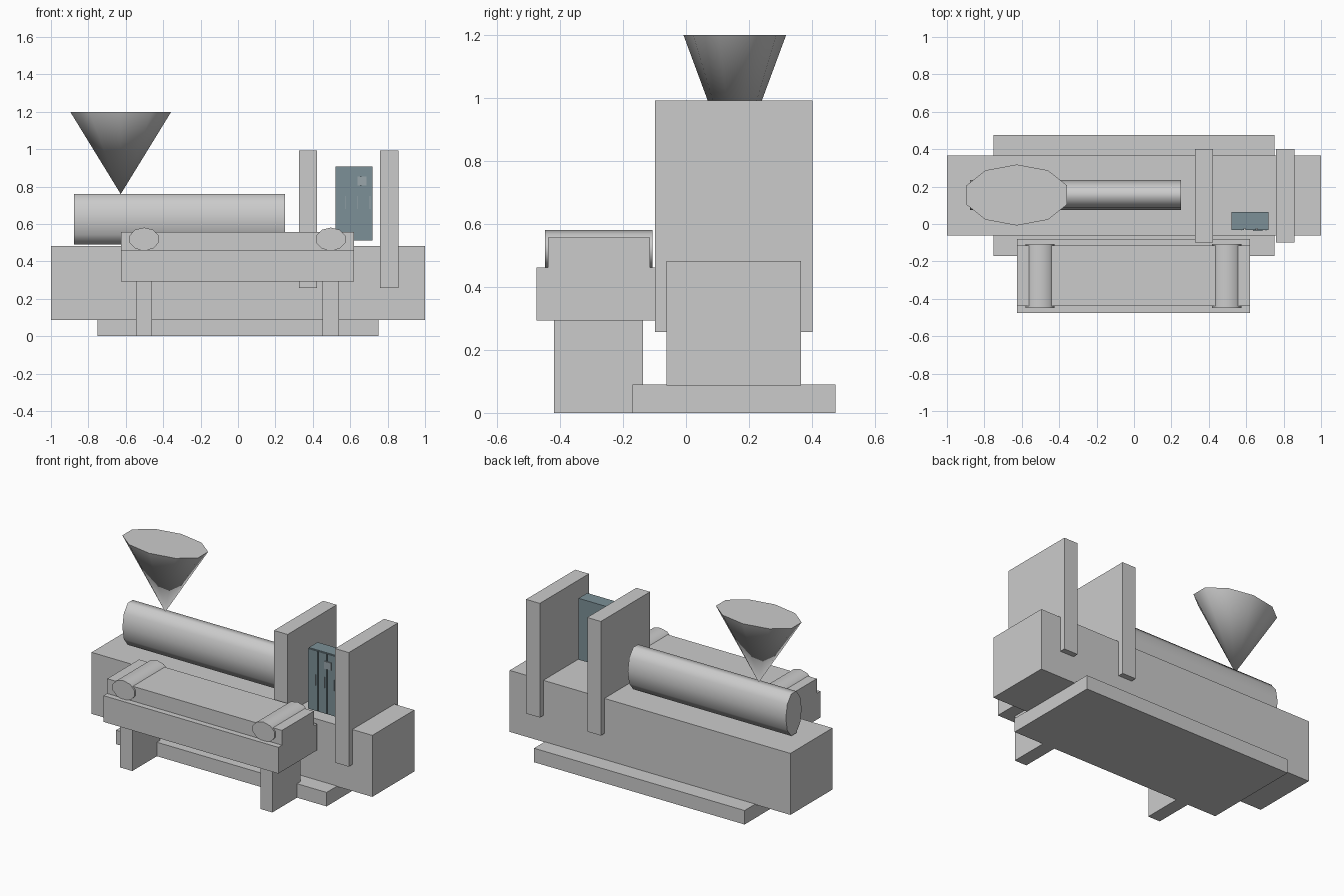
import bpy, bmesh
from math import radians
from mathutils import Matrix, Vector

if "Cube" in bpy.data.objects:
    bpy.data.objects.remove(bpy.data.objects["Cube"])


def make_object(name, bm, material=None):
    mesh = bpy.data.meshes.new(name)
    bmesh.ops.recalc_face_normals(bm, faces=bm.faces)
    bm.to_mesh(mesh)
    bm.free()
    obj = bpy.data.objects.new(name, mesh)
    bpy.context.collection.objects.link(obj)
    if material:
        mesh.materials.append(material)
    return obj


def box(name, x, y, z, material=None):
    """Box from (min, max) pairs."""
    bm = bmesh.new()
    bmesh.ops.create_cube(bm, size=1)
    for v in bm.verts:
        v.co = Vector([(a + b) / 2 + c * (b - a) for (a, b), c in zip((x, y, z), v.co)])
    return make_object(name, bm, material)


def ten_sided(name, centre, scale, axis=None, tip=1.0):
    """Ten-sided cylinder or cone of unit radius, turned about an axis, then scaled."""
    bm = bmesh.new()
    bmesh.ops.create_cone(bm, cap_ends=True, segments=10, radius1=tip, radius2=1, depth=1)
    turn = Matrix.Rotation(radians(90), 4, axis) if axis else Matrix.Identity(4)
    bm.transform(Matrix.Translation(centre) @ Matrix.Diagonal((*scale, 1)) @ turn)
    if tip == 0:
        bmesh.ops.remove_doubles(bm, verts=bm.verts, dist=1e-5)
    obj = make_object(name, bm)
    bpy.ops.object.select_all(action='DESELECT')
    obj.select_set(True)
    bpy.context.view_layer.objects.active = obj
    bpy.ops.object.shade_smooth_by_angle(angle=radians(70))
    return obj


def colour(name, rgb):
    mat = bpy.data.materials.new(name)
    mat.diffuse_color = (*rgb, 1)
    mat.use_nodes = True
    mat.node_tree.nodes["Principled BSDF"].inputs["Base Color"].default_value = mat.diffuse_color
    return mat


panel_blue = colour("panel_blue", (0.2, 0.28, 0.31))
screen_grey = colour("screen_grey", (0.32, 0.38, 0.41))

# Machine base and bed
box("base_plate", (-0.75, 0.75), (-0.17, 0.475), (0, 0.09))
box("machine_bed", (-1, 1), (-0.062, 0.366), (0.087, 0.483))

# Clamp plates
for i, x in enumerate([(0.325, 0.422), (0.76, 0.858)]):
    box(f"clamp_plate_{i + 1}", x, (-0.098, 0.402), (0.257, 0.992))

# Barrel and feed hopper
ten_sided("barrel", (-0.313, 0.155, 0.626), (1.126, 0.081, 0.142), 'Y')
ten_sided("hopper", (-0.627, 0.155, 0.98), (0.284, 0.163, 0.44), tip=0)

# Conveyor
box("conveyor_frame", (-0.625, 0.62), (-0.475, -0.08), (0.293, 0.462))
box("conveyor_belt", (-0.625, 0.62), (-0.438, -0.114), (0.462, 0.557))
for side, x in (("left", -0.502), ("right", 0.496)):
    box(f"conveyor_leg_{side}", (x - 0.043, x + 0.043), (-0.42, -0.136), (0, 0.295))
    ten_sided(f"roller_{side}", (x, -0.277, 0.519), (0.082, 0.342, 0.062), 'X')

# Control cabinet: body, three doors with handles, screen
box("cabinet_body", (0.522, 0.72), (-0.024, 0.065), (0.512, 0.907), panel_blue)
for i, (a, b) in enumerate([(0.522, 0.587), (0.595, 0.651), (0.659, 0.72)]):
    box(f"cabinet_door_{i + 1}", (a, b), (-0.031, -0.023), (0.516, 0.903), panel_blue)
    box(f"door_handle_{i + 1}", (b - 0.016, b - 0.011), (-0.034, -0.03), (0.68, 0.75), screen_grey)
box("screen", (0.64, 0.688), (-0.037, -0.03), (0.807, 0.855), screen_grey)
